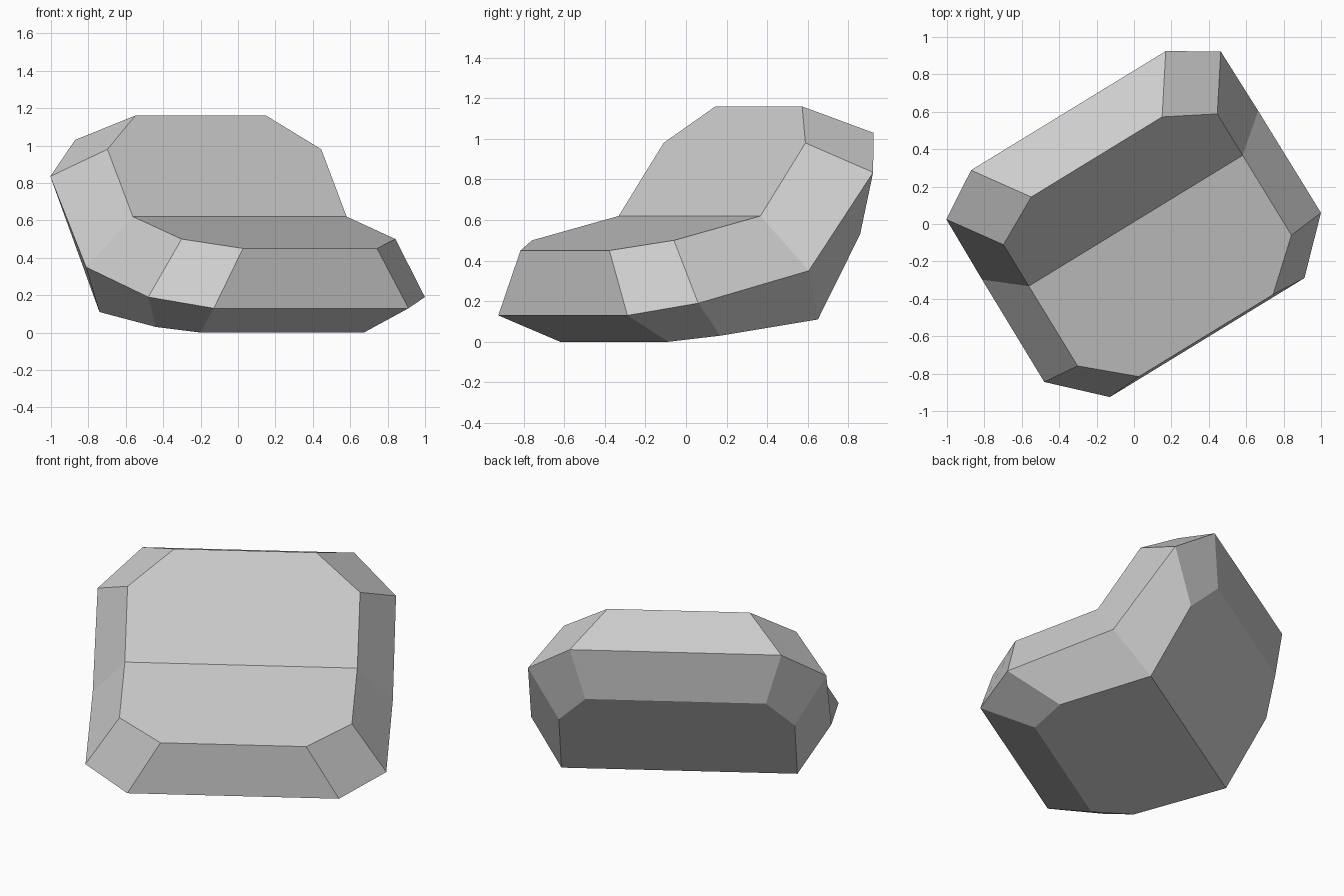
import bpy
import bmesh
import math
from mathutils import Matrix

if "Cube" in bpy.data.objects:
    bpy.data.objects.remove(bpy.data.objects["Cube"], do_unlink=True)

# Stone colour
stone = bpy.data.materials.new("stone_grey")
stone.use_nodes = True
colour = (0.62, 0.62, 0.62, 1.0)
stone.diffuse_color = colour
bsdf = next(n for n in stone.node_tree.nodes if n.type == "BSDF_PRINCIPLED")
bsdf.inputs["Base Color"].default_value = colour

# Outlines from back to front: half width, depth, height
UPPER = [(0.41, 0.41, 1.16), (0.67, 0.27, 0.98), (0.67, 0.01, 0.62),
         (0.67, -0.49, 0.50), (0.42, -0.71, 0.45)]
RIM = [(0.61, 0.70, 1.03), (0.86, 0.545, 0.835), (0.865, 0.17, 0.35),
       (0.867, -0.47, 0.19), (0.61, -0.722, 0.13)]
UNDER = [(0.52, 0.69, 0.715), (0.68, 0.58, 0.53), (0.68, 0.336, 0.11),
         (0.666, -0.22, 0.03), (0.512, -0.425, 0.0)]

bm = bmesh.new()


def outline(points):
    """Make the mirrored pair of vertex chains for one outline."""
    return [[bm.verts.new((side * w, d, h)) for w, d, h in points]
            for side in (1, -1)]


def cap(chains, start, end):
    """Flat face spanning both sides of one outline."""
    left, right = chains
    bm.faces.new(left[start:end] + right[start:end][::-1])


def band(a, b):
    """Facets joining two outlines all the way round."""
    for p, q in zip(a, b):
        for i in range(len(p) - 1):
            bm.faces.new((p[i + 1], p[i], q[i], q[i + 1]))
    for end in (0, -1):
        bm.faces.new((a[0][end], a[1][end], b[1][end], b[0][end]))


upper, rim, under = outline(UPPER), outline(RIM), outline(UNDER)

# Backrest and seat-like ledge, then the back and the base
for chains in (upper, under):
    cap(chains, 0, 3)
    cap(chains, 2, 5)

# Chamfered facets above and below the widest rim
band(rim, upper)
band(under, rim)

bmesh.ops.recalc_face_normals(bm, faces=bm.faces)
turn = Matrix.Rotation(math.radians(31.45), 4, "Z")
bm.transform(turn @ Matrix.Translation((0.017, 0, 0)))

mesh = bpy.data.meshes.new("stepped_rock")
bm.to_mesh(mesh)
bm.free()
mesh.materials.append(stone)
rock = bpy.data.objects.new("stepped_rock", mesh)
bpy.context.collection.objects.link(rock)
